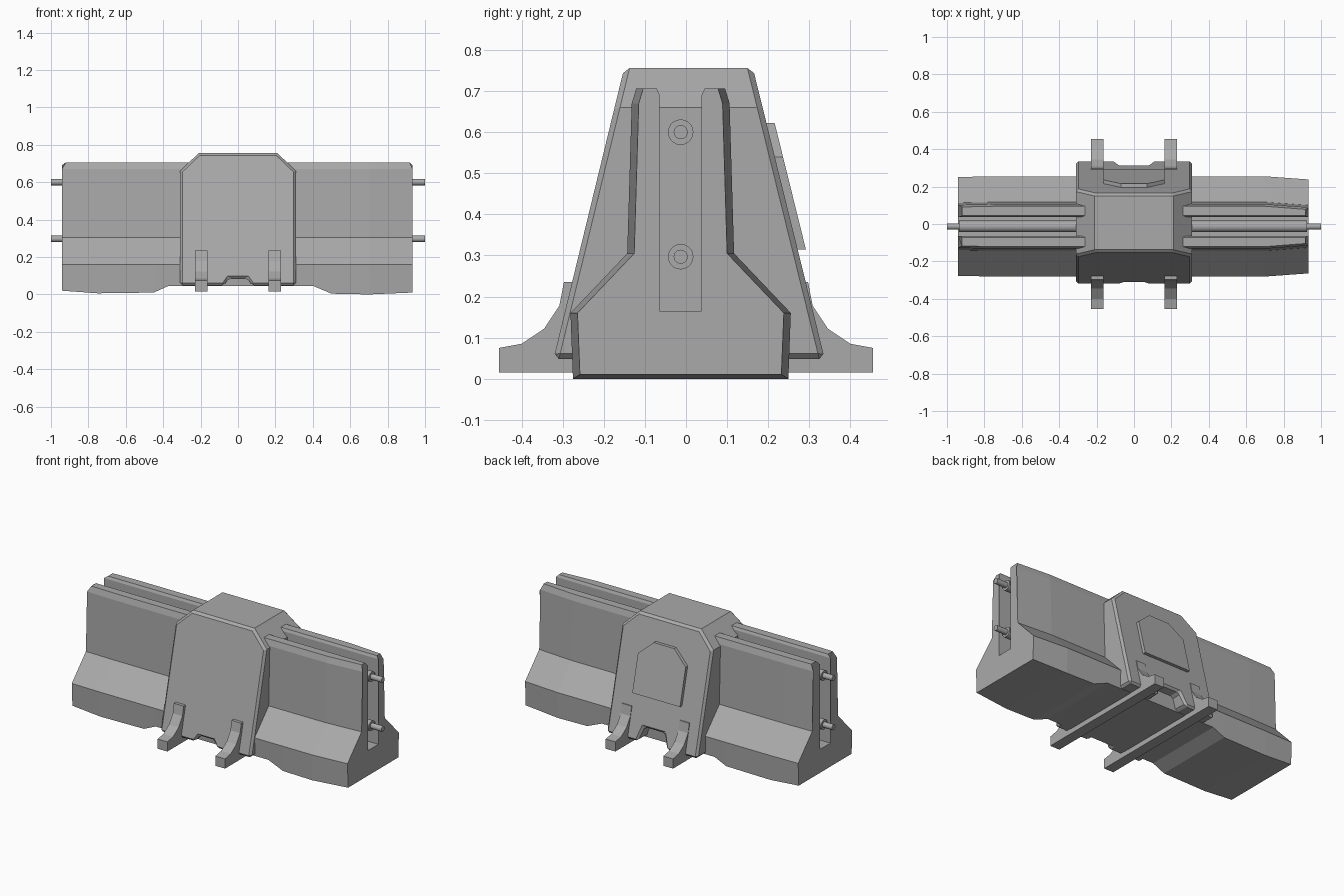
import bpy
import bmesh
import math
from mathutils import Matrix

cube = bpy.data.objects.get("Cube")
if cube:
    bpy.data.objects.remove(cube, do_unlink=True)

grey = bpy.data.materials.new("concrete grey")
grey.use_nodes = True
colour = (0.4, 0.4, 0.4, 1)
grey.diffuse_color = colour
grey.node_tree.nodes["Principled BSDF"].inputs["Base Color"].default_value = colour


def finish(name, bm):
    bmesh.ops.recalc_face_normals(bm, faces=bm.faces)
    mesh = bpy.data.meshes.new(name)
    bm.to_mesh(mesh)
    bm.free()
    mesh.materials.append(grey)
    obj = bpy.data.objects.new(name, mesh)
    bpy.context.collection.objects.link(obj)
    return obj


def loft(name, rings):
    """Skin a row of matching closed rings and cap both ends."""
    bm = bmesh.new()
    rows = [[bm.verts.new(p) for p in ring] for ring in rings]
    n = len(rows[0])
    for a, b in zip(rows, rows[1:]):
        for i in range(n):
            j = (i + 1) % n
            bm.faces.new((a[i], a[j], b[j], b[i]))
    bm.faces.new(rows[0])
    bm.faces.new(rows[-1])
    return finish(name, bm)


def bevel(obj, width, angle=50):
    mod = obj.modifiers.new("edge bevel", 'BEVEL')
    mod.width = width
    mod.segments = 1
    mod.limit_method = 'ANGLE'
    mod.angle_limit = math.radians(angle)


def rod(name, x0, x1, y, z, radius):
    bm = bmesh.new()
    place = Matrix.Translation(((x0 + x1) / 2, y, z)) @ Matrix.Rotation(math.pi / 2, 4, 'Y')
    bmesh.ops.create_cone(bm, cap_ends=True, segments=20, radius1=radius,
                          radius2=radius, depth=abs(x1 - x0), matrix=place)
    for f in bm.faces:
        f.smooth = len(f.verts) == 4
    return finish(name, bm)


# Long barrier: slotted cross-section lofted along x, with a raised underside
MID_Y = -0.013
HALF = [(0.262, 0.0), (0.268, 0.16), (0.13, 0.305), (0.119, 0.67),
        (0.108, 0.706), (0.058, 0.706), (0.051, 0.69), (0.051, 0.165)]


def barrier_ring(x, bottom, narrow=0.0, lean=0.0):
    side = []
    for w, z in HALF:
        if w > 0.1:
            w -= narrow
        side.append((x - (lean if z > 0.7 else 0), w, max(z, bottom)))
    right = [(px, MID_Y + w, z) for px, w, z in side]
    left = [(px, MID_Y - w, z) for px, w, z in reversed(side)]
    return right + left


loft("barrier", [
    barrier_ring(-0.942, 0.02, 0.004, -0.022),
    barrier_ring(-0.75, 0.006),
    barrier_ring(-0.45, 0.01),
    barrier_ring(-0.37, 0.046),
    barrier_ring(0.40, 0.046),
    barrier_ring(0.50, 0.004),
    barrier_ring(0.70, 0.0),
    barrier_ring(0.933, 0.01, 0.017, 0.015),
])

# Connecting pipes in the slot, with thin pins at both ends
for level, z in (("upper", 0.60), ("lower", 0.297)):
    rod(level + "_pipe", -0.935, 0.925, MID_Y, z, 0.031)
    for side, s in (("left", 1), ("right", -1)):
        rod(f"{level}_{side}_pin", s * 0.9, s, MID_Y, z, 0.017)


# Central housing: chamfered outline between two sloping faces
def front_y(z):
    return -0.322 + 0.243 * (z - 0.05)


def back_y(z):
    return 0.337 - 0.247 * (z - 0.05)


def housing_ring(face_y, notch_half, notch_top, notch_z):
    half = [(notch_top, notch_z), (notch_half, 0.048), (0.31, 0.048),
            (0.31, 0.66), (0.21, 0.756)]
    outline = half + [(-x, z) for x, z in reversed(half)]
    return [(x, face_y(z), z) for x, z in outline]


housing = loft("central_housing", [
    housing_ring(front_y, 0.075, 0.05, 0.085),
    housing_ring(back_y, 0.1, 0.07, 0.135),
])
bevel(housing, 0.013)

# Access panel on the rear slope
PANEL = [(-0.163, 0.315), (0.163, 0.315), (0.163, 0.54),
         (0.07, 0.622), (-0.07, 0.622), (-0.163, 0.54)]
loft("rear_panel", [[(x, back_y(z) + d, z) for x, z in PANEL] for d in (-0.02, 0.02)])

# Two cross bars with curved feet at front and back
FOOT = [(0.455, 0.015), (0.455, 0.075), (0.4, 0.085), (0.345, 0.122),
        (0.308, 0.178), (0.297, 0.235), (0.26, 0.235), (0.26, 0.06)]
for side, s in (("left", 1), ("right", -1)):
    outline = FOOT + [(-y, z) for y, z in reversed(FOOT)]
    loft(side + "_foot_bar", [[(s * 0.197 + d, y, z) for y, z in outline]
                              for d in (-0.033, 0.033)])
